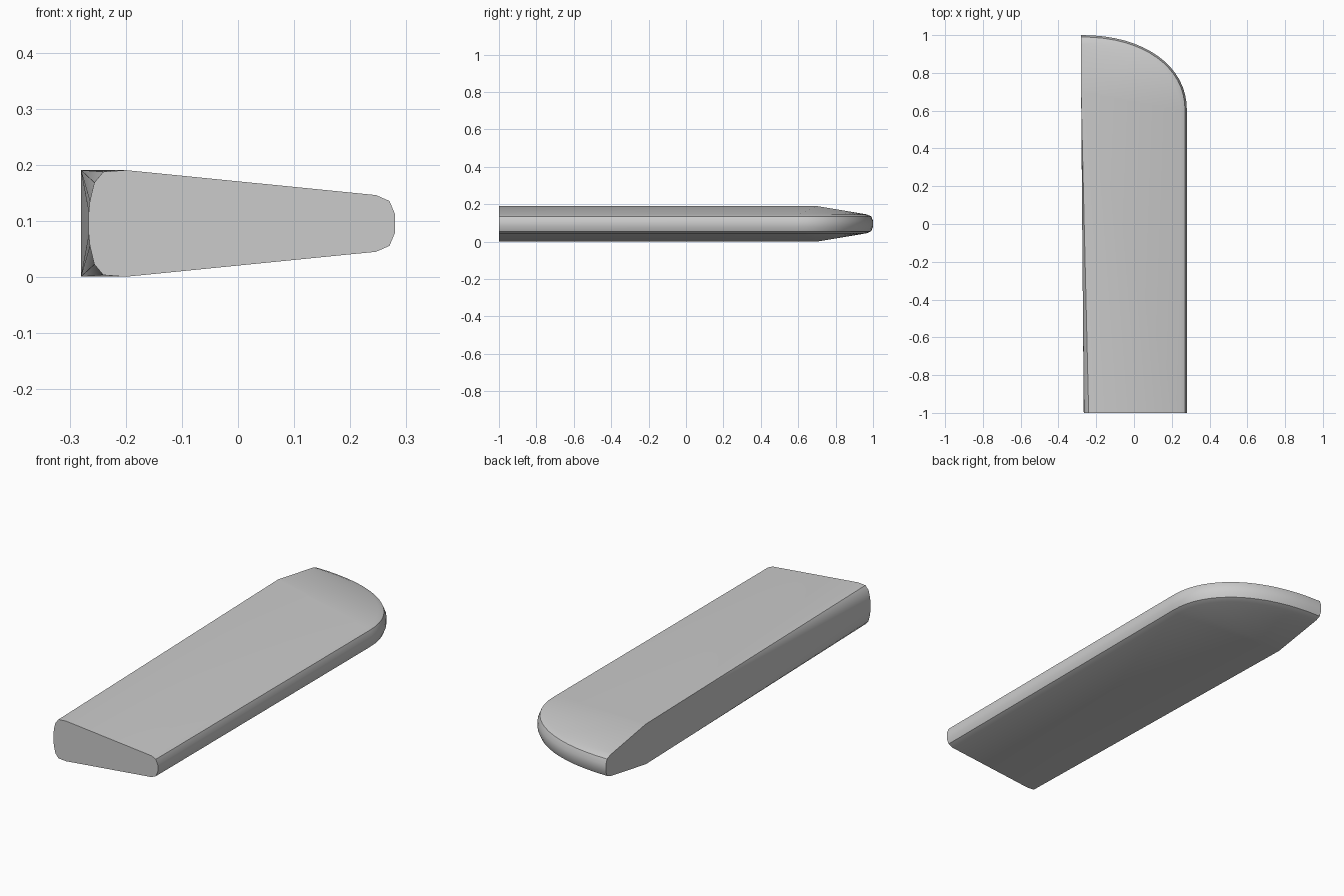
import bpy, bmesh, math

if "Cube" in bpy.data.objects:
    bpy.data.objects.remove(bpy.data.objects["Cube"])

MID = 0.0955      # height of the horizontal symmetry plane
HALF = 0.095      # half thickness at the thick edge
STEPS = 16        # stations round the curved tip

# (inset from outline, height above mid-plane) of the thin rounded rim
RIM = [(0.0, 0.016), (0.010, 0.040), (0.034, 0.0505)]
# (x, height above mid-plane) of the rounded thick edge at the root
ROOT = [(-0.2, HALF), (-0.24, 0.092), (-0.256, 0.073), (-0.264, 0.04), (-0.266, 0.02)]


def tip_outline(t):
    """Point and outward normal on the rounded tip, t = 0..1."""
    e, a, b = 2.15, 0.56, 0.4
    c, s = math.cos(t * math.pi / 2), math.sin(t * math.pi / 2)
    c, s = max(c, 0.0) ** (2 / e), max(s, 0.0) ** (2 / e)
    nx, ny = c ** (e - 1) / a, s ** (e - 1) / b
    n = math.hypot(nx, ny)
    return (-0.28 + a * c, 0.6 + b * s), (nx / n, ny / n)


def upper_half(point, normal, left):
    """Upper section points: rim, then the thick edge."""
    return [(max(point[0] - normal[0] * d, -0.28), point[1] - normal[1] * d, h)
            for d, h in RIM] + left


# Sections: squared-off root, then stations following the tip
sections = [upper_half((0.28, -1.0), (1, 0), [(x, -1.0, h) for x, h in ROOT])]
for i in range(STEPS + 1):
    t = i / STEPS
    corner = (-0.28, 0.7 + 0.266 * t, HALF + (RIM[-1][1] - HALF) * t)
    sections.append(upper_half(*tip_outline(t), [corner] * len(ROOT)))

# Loft the mirrored sections and close both ends
bm = bmesh.new()
rings = []
for sec in sections:
    full = sec + [(x, y, -h) for x, y, h in reversed(sec)]
    rings.append([bm.verts.new((x, y, h + MID)) for x, y, h in full])
count = len(rings[0])
for r0, r1 in zip(rings, rings[1:]):
    for j in range(count):
        k = (j + 1) % count
        bm.faces.new((r0[j], r0[k], r1[k], r1[j]))
bm.faces.new(rings[0])
bm.faces.new(rings[-1])
bmesh.ops.remove_doubles(bm, verts=bm.verts, dist=0.0005)
bmesh.ops.dissolve_degenerate(bm, dist=0.0001, edges=bm.edges)
bmesh.ops.recalc_face_normals(bm, faces=bm.faces)

mesh = bpy.data.meshes.new("blade_panel")
bm.to_mesh(mesh)
bm.free()
panel = bpy.data.objects.new("blade_panel", mesh)
bpy.context.collection.objects.link(panel)
bpy.context.view_layer.objects.active = panel
panel.select_set(True)
bpy.ops.object.shade_smooth_by_angle(angle=math.radians(30))
